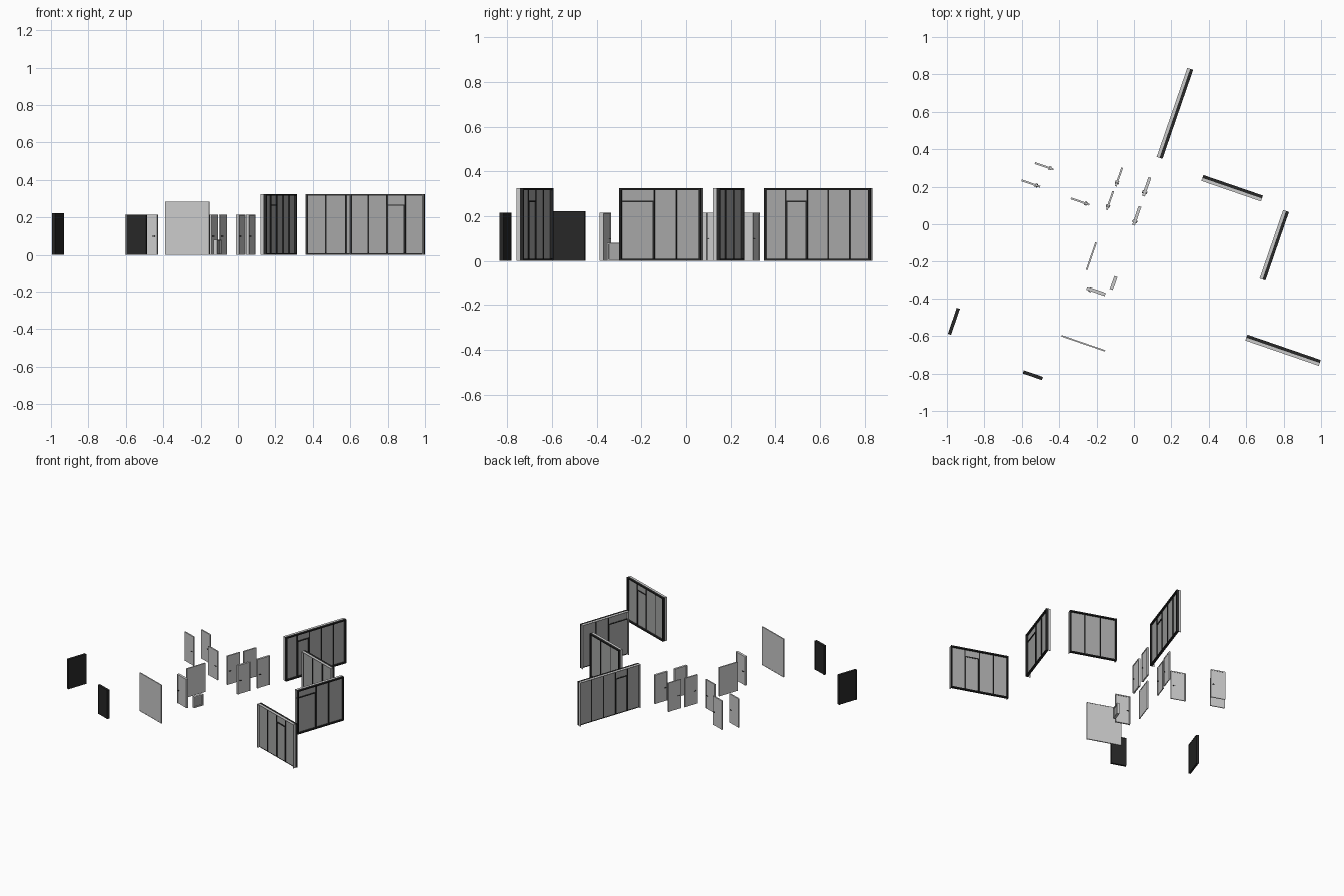
import bpy, bmesh, math
from mathutils import Matrix, Vector

if "Cube" in bpy.data.objects:
    bpy.data.objects.remove(bpy.data.objects["Cube"])

TILT = math.radians(-19)
H_DOOR, H_WALL = 0.215, 0.325


def material(name, v):
    m = bpy.data.materials.new(name)
    m.diffuse_color = (v, v * 1.01, v, 1)
    m.use_nodes = True
    m.node_tree.nodes["Principled BSDF"].inputs["Base Color"].default_value = m.diffuse_color
    return m


DARK = material("dark_metal", 0.02)
GLASS = material("grey_glass", 0.38)


def build(name, boxes, place, mat=None):
    """One object from (x0, x1, y0, y1, z0, z1) boxes, set at (x, y, turned)."""
    bm = bmesh.new()
    for x0, x1, y0, y1, z0, z1 in boxes:
        lo, hi = Vector((x0, y0, z0)), Vector((x1, y1, z1))
        size = Matrix.Diagonal((*(hi - lo), 1))
        bmesh.ops.create_cube(bm, size=1, matrix=Matrix.Translation((lo + hi) / 2) @ size)
    me = bpy.data.meshes.new(name)
    bm.to_mesh(me)
    bm.free()
    ob = bpy.data.objects.new(name, me)
    x, y, turned = place
    ob.location = (x, y, 0)
    ob.rotation_euler.z = TILT + (math.pi / 2 if turned else 0)
    if mat:
        me.materials.append(mat)
    bpy.context.collection.objects.link(ob)
    return ob


def surround(L, h, b, y0, y1, sill=True, z=0.0):
    """Jambs, head and optional sill of a rectangular frame."""
    a = L / 2
    out = [(-a, -a + b, y0, y1, z, h), (a - b, a, y0, y1, z, h),
           (-a + b, a - b, y0, y1, h - b, h)]
    if sill:
        out.append((-a + b, a - b, y0, y1, z, z + b))
    return out


def glazed_wall(name, place, L, splits, door, side):
    """Glazed wall: dark frame and mullions, glass, and a light reveal on one side."""
    t, b, m = 0.0165, 0.009, 0.003
    y = sorted((0, -side * t))
    yl = sorted((0, side * t))
    frame = surround(L, H_WALL, b, *y)
    xs = [-L / 2 + f * L for f in [0, *splits, 1]]
    for x in xs[1:-1]:
        frame.append((x - m, x + m, -0.008, 0.006, b, H_WALL - b))
    if door is not None:
        # door opening with a fanlight bar and slim leaf stiles
        x0, x1 = xs[door], xs[door + 1]
        frame.append((x0, x1, -0.008, 0.006, 0.262, 0.269))
        for x in (x0 + 1.5 * m, x1 - 1.5 * m):
            frame.append((x - m, x + m, -0.008, 0.006, b, 0.264))
    build(name + "_frame", frame, place, DARK)
    build(name + "_glass", [(-L / 2 + b, L / 2 - b, -0.003, 0.003, b, H_WALL - b)], place, GLASS)
    build(name + "_reveal", surround(L, H_WALL, 0.004, *yl, sill=False), place)


def door(name, place, L, t, handle):
    """Door: frame, leaf, and a lever handle on both faces near one end."""
    build(name + "_frame", surround(L, H_DOOR, 0.007, -t / 2, t / 2, sill=False), place)
    a = L / 2 - 0.007
    build(name + "_leaf", [(-a, a, -t * 0.3, t * 0.3, 0, H_DOOR - 0.007)], place)
    if handle:
        x = handle * (a - 0.008)
        parts = []
        for s in (-1, 1):
            ya, yb = sorted((s * t * 0.3, s * (t / 2 + 0.004)))
            yc, yd = sorted((s * (t / 2 + 0.002), s * (t / 2 + 0.005)))
            xa, xb = sorted((x, x - handle * 0.014))
            parts += [(x - 0.0015, x + 0.0015, ya, yb, 0.098, 0.102),
                      (xa, xb, yc, yd, 0.098, 0.102)]
        build(name + "_handle", parts, place, DARK)


# Glazed walls
glazed_wall("rear_wall", (0.219, 0.592, True), 0.503, [0.2, 0.4, 0.6, 0.8], 1, 1)
glazed_wall("middle_wall", (0.525, 0.192, False), 0.337, [1 / 3, 2 / 3], None, -1)
glazed_wall("side_wall", (0.75, -0.112, True), 0.386, [0.42, 0.69], 0, 1)
glazed_wall("front_wall", (0.797, -0.676, False), 0.415, [0.25, 0.5, 0.75], 2, -1)

# Inner doors: x, y, turned, length, thickness, handle end
doors = [
    (-0.48, 0.309, False, 0.105, 0.010, 1),
    (-0.552, 0.217, False, 0.105, 0.010, 1),
    (-0.288, 0.121, False, 0.105, 0.010, 1),
    (-0.080, 0.252, True, 0.105, 0.010, -1),
    (-0.128, 0.127, True, 0.105, 0.010, -1),
    (0.068, 0.200, True, 0.105, 0.016, -1),
    (0.015, 0.045, True, 0.105, 0.016, -1),
    (-0.228, -0.171, True, 0.155, 0.009, 0),
    (-0.203, -0.362, False, 0.105, 0.018, -1),
]
for i, (x, y, turned, L, t, h) in enumerate(doors, 1):
    door(f"door_{i}", (x, y, turned), L, t, h)

# Small low window
spot = (-0.109, -0.315, True)
build("small_window_frame", surround(0.078, 0.082, 0.007, -0.009, 0.009), spot)
build("small_window_pane", [(-0.032, 0.032, -0.002, 0.002, 0.007, 0.075)], spot, GLASS)

# Wide thin panel
spot = (-0.271, -0.639, False)
build("wide_panel", [(-0.121, 0.121, -0.003, 0.003, 0.003, 0.282)], spot)
build("wide_panel_trim", surround(0.248, 0.285, 0.004, -0.004, 0.004), spot)

# Dark outer panels
for name, x, y, turned, L, h in (("dark_panel_wide", -0.963, -0.522, True, 0.147, 0.222),
                                 ("dark_panel_narrow", -0.541, -0.809, False, 0.108, H_DOOR)):
    build(name, [(-L / 2 + 0.004, L / 2 - 0.004, -0.007, 0.007, 0, h - 0.004)],
          (x, y, turned), DARK)
    build(name + "_frame", surround(L, h, 0.005, -0.009, 0.009, sill=False), (x, y, turned), DARK)
